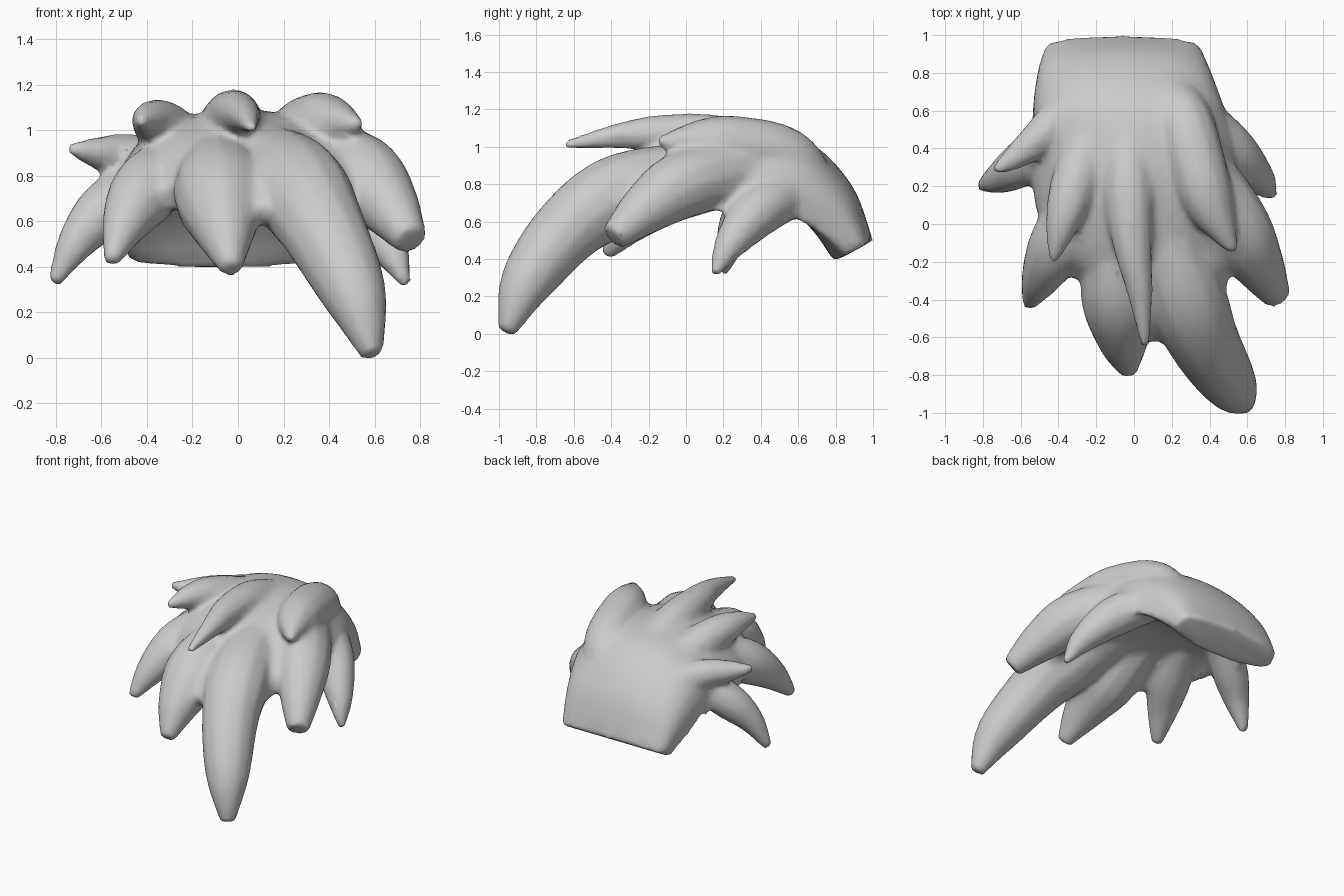
import bpy, bmesh, math
from mathutils import Vector

grey = bpy.data.materials.new("light grey")
grey.diffuse_color = (0.6, 0.6, 0.6, 1)
bm = bmesh.new()


def loft(rings):
    """Skin a list of closed rings and cap both ends."""
    vs = [[bm.verts.new(p) for p in r] for r in rings]
    n = len(vs[0])
    faces = [bm.faces.new(vs[0]), bm.faces.new(vs[-1][::-1])]
    for a, b in zip(vs, vs[1:]):
        for i in range(n):
            j = (i + 1) % n
            faces.append(bm.faces.new((a[j], a[i], b[i], b[j])))
    bmesh.ops.recalc_face_normals(bm, faces=faces)


def spline(pts, steps=5):
    """Smooth curve through points of any dimension."""
    p = [Vector(q) for q in pts]
    p = [2 * p[0] - p[1]] + p + [2 * p[-1] - p[-2]]
    out = []
    for a, b, c, d in zip(p, p[1:], p[2:], p[3:]):
        for k in range(steps):
            t = k / steps
            out.append(0.5 * (2 * b + (c - a) * t + (2 * a - 5 * b + 4 * c - d) * t * t
                              + (3 * b - a - 3 * c + d) * t ** 3))
    return out + [p[-2]]


def spike(*pts, sides=12):
    """Tapering curved lock of hair through (x, y, z, radius) points."""
    path = spline(pts)
    rings = []
    for i, q in enumerate(path):
        a, b = path[max(i - 1, 0)], path[min(i + 1, len(path) - 1)]
        d = (b - a).to_3d().normalized()
        u = d.cross(Vector((0, 0, 1))).normalized()
        w = u.cross(d)
        r = q.w + 0.006
        rings.append([q.to_3d() + r * (u * math.cos(t) + w * math.sin(t))
                      for t in (2 * math.pi * k / sides for k in range(sides))])
    loft(rings)


# Arched cap: top y z, underside y z, side edge y z, left x, right x, squareness
STATIONS = [
    (1.00, 0.50, 0.79, 0.39, 0.88, 0.43, -0.48, 0.36, 0.4),
    (0.89, 0.79, 0.68, 0.55, 0.73, 0.53, -0.52, 0.42, 0.5),
    (0.67, 1.02, 0.53, 0.69, 0.57, 0.61, -0.54, 0.49, 0.6),
    (0.40, 1.09, 0.35, 0.76, 0.38, 0.62, -0.54, 0.55, 0.7),
    (0.10, 1.07, 0.10, 0.75, 0.12, 0.65, -0.53, 0.56, 0.75),
    (-0.18, 0.99, -0.13, 0.69, -0.10, 0.66, -0.44, 0.48, 0.75),
    (-0.35, 0.86, -0.28, 0.62, -0.26, 0.66, -0.30, 0.36, 0.75),
]
rings = []
for st in spline(STATIONS, 4):
    top, under, side = Vector(st[0:2]), Vector(st[2:4]), Vector(st[4:6])
    x0, x1, e = st[6:9]
    ring = []
    for k in range(32):
        t = 2 * math.pi * k / 32
        s = math.sin(t)
        yz = side.lerp(top, s ** e) if s > 1e-6 else side.lerp(under, max(-s, 0))
        ring.append(((x0 + x1) / 2 + (x1 - x0) / 2 * math.cos(t), yz.x, yz.y))
    rings.append(ring)
loft(rings)

# Front locks
spike((0.14, 0.05, 0.89, 0.14), (0.26, -0.35, 0.75, 0.21), (0.37, -0.62, 0.57, 0.185),
      (0.51, -0.85, 0.28, 0.14), (0.59, -0.96, 0.01, 0.045))
spike((-0.08, 0.05, 0.89, 0.13), (-0.08, -0.35, 0.73, 0.2), (-0.06, -0.6, 0.57, 0.14),
      (-0.03, -0.78, 0.39, 0.045))
spike((-0.28, 0.18, 0.86, 0.12), (-0.4, -0.1, 0.74, 0.15), (-0.49, -0.28, 0.6, 0.105),
      (-0.56, -0.43, 0.42, 0.03))
# Webs filling the notches between front locks
spike((0.10, -0.2, 0.82, 0.1), (0.10, -0.42, 0.74, 0.1), (0.11, -0.61, 0.63, 0.04))
spike((0.38, 0.0, 0.84, 0.12), (0.42, -0.2, 0.75, 0.1), (0.44, -0.35, 0.66, 0.04))
spike((-0.27, -0.05, 0.82, 0.1), (-0.31, -0.28, 0.71, 0.04))
# Side locks
spike((0.27, 0.42, 0.88, 0.15), (0.52, 0.02, 0.81, 0.18), (0.65, -0.2, 0.68, 0.14),
      (0.76, -0.39, 0.515, 0.07))
spike((0.22, 0.68, 0.79, 0.1), (0.48, 0.42, 0.68, 0.135), (0.65, 0.25, 0.5, 0.09),
      (0.74, 0.15, 0.32, 0.02))
spike((-0.32, 0.5, 0.85, 0.09), (-0.56, 0.34, 0.67, 0.12), (-0.70, 0.25, 0.52, 0.085),
      (-0.81, 0.2, 0.33, 0.025))
spike((-0.33, 0.63, 0.85, 0.11), (-0.5, 0.46, 0.89, 0.09), (-0.62, 0.36, 0.9, 0.065),
      (-0.74, 0.28, 0.92, 0.02))
# Raised locks on top
spike((-0.04, 0.55, 0.94, 0.1), (-0.03, 0.2, 1.03, 0.13), (-0.01, -0.1, 1.07, 0.1),
      (0.03, -0.35, 1.06, 0.065), (0.06, -0.65, 1.01, 0.018))
spike((0.18, 0.72, 0.76, 0.1), (0.26, 0.55, 0.94, 0.15), (0.34, 0.28, 1.01, 0.15),
      (0.41, 0.08, 1.025, 0.12), (0.53, -0.15, 1.03, 0.02))
spike((-0.22, 0.5, 0.9, 0.12), (-0.32, 0.2, 1.0, 0.12), (-0.38, 0.0, 1.04, 0.085),
      (-0.43, -0.2, 1.04, 0.018))

mesh = bpy.data.meshes.new("spiky_hair")
bm.to_mesh(mesh)
bm.free()
mesh.materials.append(grey)
hair = bpy.data.objects.new("spiky_hair", mesh)
bpy.context.collection.objects.link(hair)

# Fuse the locks into one softly blended skin, then thin it out
fuse = hair.modifiers.new("fuse", 'REMESH')
fuse.mode, fuse.voxel_size, fuse.use_smooth_shade = 'VOXEL', 0.02, True
soft = hair.modifiers.new("soften", 'SMOOTH')
soft.factor, soft.iterations = 0.5, 8
thin = hair.modifiers.new("thin", 'DECIMATE')
thin.ratio = 0.2
